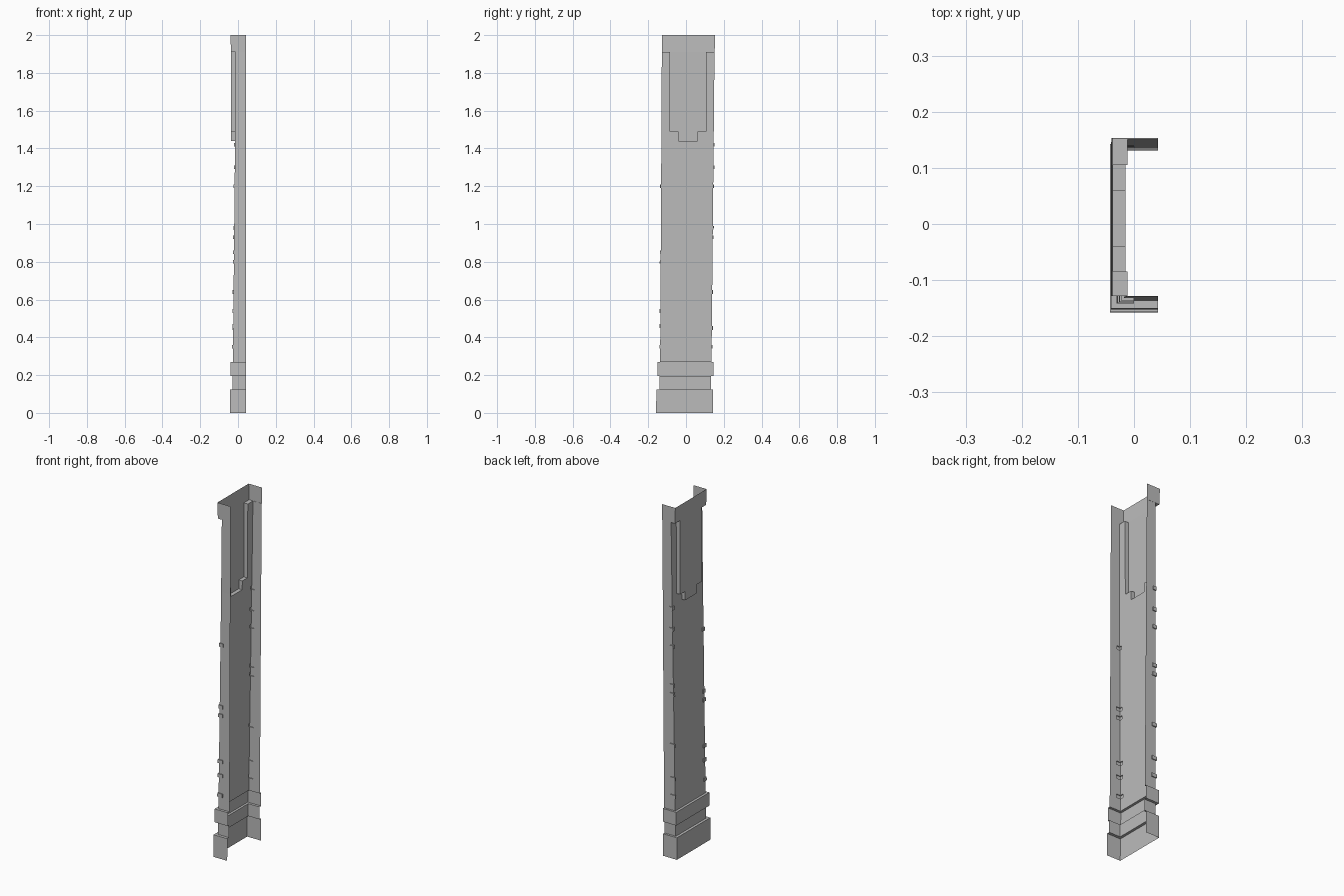
import bpy
import bmesh

if "Cube" in bpy.data.objects:
    bpy.data.objects.remove(bpy.data.objects["Cube"], do_unlink=True)

stone = bpy.data.materials.new("grey stone")
stone.use_nodes = True
colour = (0.5, 0.5, 0.5, 1)
stone.diffuse_color = colour
stone.node_tree.nodes["Principled BSDF"].inputs["Base Color"].default_value = colour

OPEN_X = 0.043      # free edge of both returns
CHIP_X = 0.0        # how far corner blocks run along a return
CHIP_H = 0.02
CHIP_OUT = 0.005
chips = {-1: [0.35, 0.46, 0.54, 0.8, 0.85, 1.2],
         1: [0.35, 0.45, 0.64, 0.93, 0.98, 1.2, 1.3, 1.42]}

# Bands: bottom z, top z, then (x, min y, max y) at bottom and at top
bands = [
    (0.0, 0.125, (-0.043, -0.158, 0.143), (-0.043, -0.157, 0.143)),    # base
    (0.125, 0.195, (-0.028, -0.141, 0.131), (-0.028, -0.141, 0.132)),  # neck
    (0.195, 0.27, (-0.041, -0.152, 0.146), (-0.041, -0.151, 0.146)),   # collar
    (0.27, 1.5, (-0.027, -0.137, 0.135), (-0.015, -0.13, 0.147)),      # shaft
    (1.5, 1.91, (-0.015, -0.13, 0.147), (-0.012, -0.128, 0.151)),      # notched head
    (1.91, 2.0, (-0.037, -0.128, 0.152), (-0.04, -0.128, 0.153)),      # cap
]


def section(z, mid):
    """Wall depth and side positions at height z within the band holding mid."""
    for low, high, a, b in bands:
        if low < mid < high:
            t = (z - low) / (high - low)
            return [p + (q - p) * t for p, q in zip(a, b)]


def chipped(side, mid):
    return any(abs(mid - z) < CHIP_H / 2 for z in chips[side])


# Inner column edges of the front wall, and where its raised tongue starts
inner = [-0.118, -0.085, -0.04, 0.06, 0.105, 0.133]
tongue_bottom = [9, 9, 1.49, 1.44, 1.49, 9, 9]


def strips(z, mid):
    """Column strips around the channel as pairs of (x, y) ends."""
    x, lo, hi = section(z, mid)
    push = {s: CHIP_OUT if chipped(s, mid) else 0 for s in (-1, 1)}
    front, back = lo - push[-1], hi + push[1]
    result = [((OPEN_X, lo), (CHIP_X, lo)), ((CHIP_X, front), (x - push[-1], front))]
    ys = [front] + inner + [back]
    for i, start in enumerate(tongue_bottom):
        depth = min(x, -0.037) if mid > start else x
        if i == 0:
            depth -= push[-1]
        if i == len(tongue_bottom) - 1:
            depth -= push[1]
        result.append(((depth, ys[i]), (depth, ys[i + 1])))
    result += [((x - push[1], back), (CHIP_X, back)), ((CHIP_X, hi), (OPEN_X, hi))]
    return result


# Heights where anything changes
levels = {b[0] for b in bands} | {2.0, 1.44, 1.49}
for side in chips:
    for z in chips[side]:
        levels |= {round(z - CHIP_H / 2, 4), round(z + CHIP_H / 2, 4)}
levels = sorted(levels)

# Doubled rows and columns make the step faces between strips
bm = bmesh.new()
rows = []
for z0, z1 in zip(levels, levels[1:]):
    for z in (z0, z1):
        rows.append([bm.verts.new((x, y, z))
                     for strip in strips(z, (z0 + z1) / 2) for x, y in strip])
for low, high in zip(rows, rows[1:]):
    for i in range(len(low) - 1):
        bm.faces.new((low[i], high[i], high[i + 1], low[i + 1]))
bmesh.ops.remove_doubles(bm, verts=bm.verts, dist=0.00001)
bmesh.ops.dissolve_degenerate(bm, edges=bm.edges, dist=0.00001)

mesh = bpy.data.meshes.new("pilaster_shell")
bm.to_mesh(mesh)
bm.free()
mesh.materials.append(stone)
shell = bpy.data.objects.new("pilaster_shell", mesh)
bpy.context.collection.objects.link(shell)
